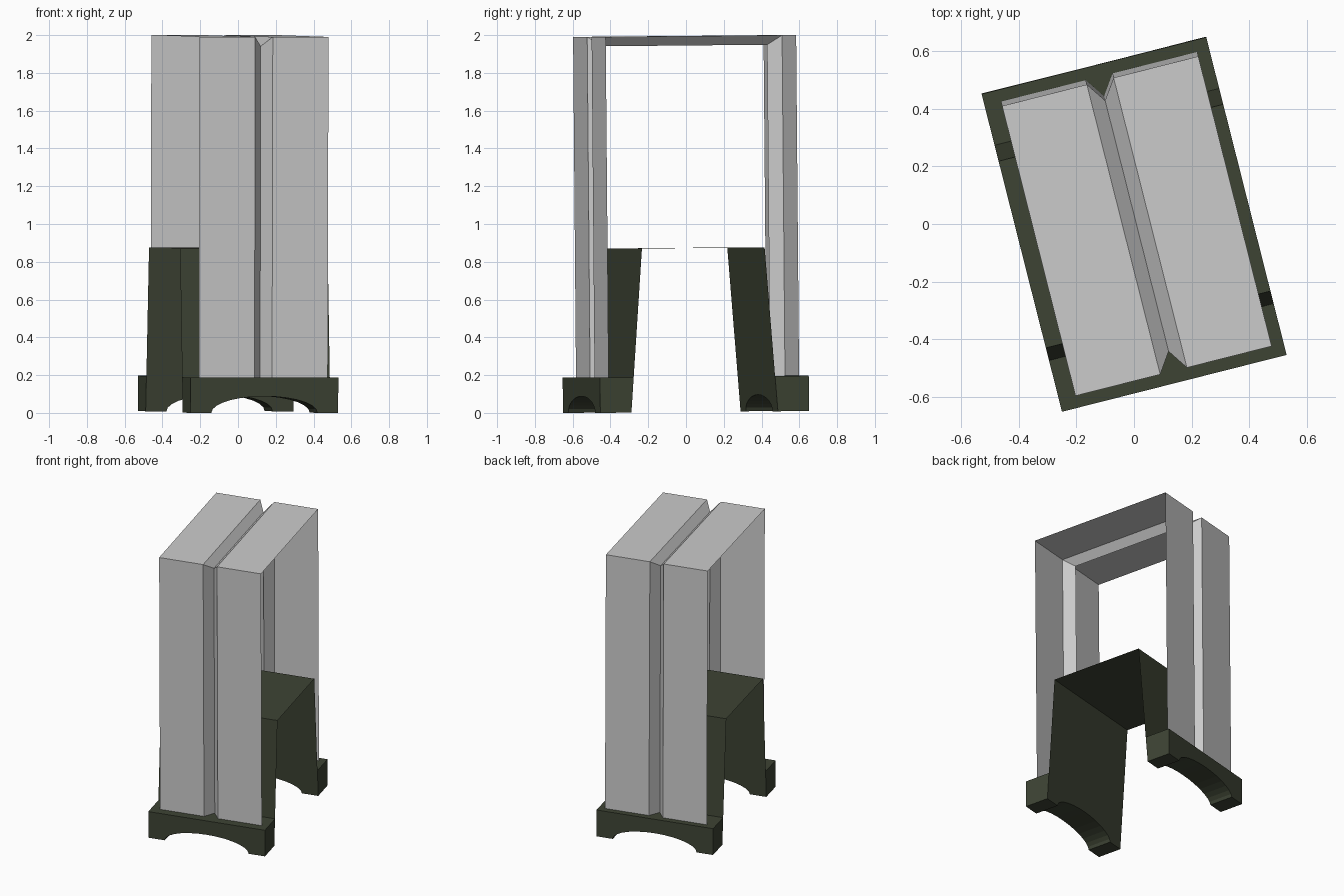
import bpy
from math import cos, sin, pi, radians
from mathutils import Matrix

if "Cube" in bpy.data.objects:
    bpy.data.objects.remove(bpy.data.objects["Cube"])

# whole model is turned about z and tips very slightly backwards
PLACE = (Matrix.Translation((0, 0.0, 0.005)) @ Matrix.Rotation(radians(14.2), 4, 'Z')
         @ Matrix.Rotation(0.0088, 4, 'X'))

dark = bpy.data.materials.new("dark_green")
dark.diffuse_color = (0.047, 0.057, 0.034, 1)
dark.use_nodes = True
dark.node_tree.nodes["Principled BSDF"].inputs["Base Color"].default_value = dark.diffuse_color


def make(name, verts, faces, mat=None):
    me = bpy.data.meshes.new(name)
    me.from_pydata(verts, [], faces)
    me.transform(PLACE)
    me.update()
    ob = bpy.data.objects.new(name, me)
    bpy.context.collection.objects.link(ob)
    if mat:
        me.materials.append(mat)
    return ob


def sheet(name, rows, mat=None):
    """Skin a grid of equally long rows of points."""
    n = len(rows[0])
    faces = [(i * n + j, (i + 1) * n + j, (i + 1) * n + j + 1, i * n + j + 1)
             for i in range(len(rows) - 1) for j in range(n - 1)]
    return make(name, [p for r in rows for p in r], faces, mat)


def arch_path(x, foot, shoulder, base, top, dy=0.0):
    """Upside-down U in the y-z plane at a given x."""
    return [(x, -foot + dy, base), (x, -shoulder + dy, top),
            (x, shoulder + dy, top), (x, foot + dy, base)]


# grey outer arch: folded sheet with a V groove along the middle
C = 0.008
outer = (0.52, 0.52, 0.185, 1.99)
groove = (0.45, 0.45, 0.185, 1.94)
sheet("outer_arch", [arch_path(C + x, *p, dy=0.008) for x, p in
                     [(-0.352, outer), (-0.048, outer), (0, groove),
                      (0.048, outer), (0.352, outer)]])

# dark inner arch: tapering thin walls with a flat top
W, H = 0.403, 0.868


def wall_y(z):
    return 0.40 - 0.065 * z / H


sheet("inner_arch", [arch_path(x, wall_y(0.185), wall_y(H), 0.185, H)
                     for x in (-W, W)], dark)

# feet: blocks with an arched cut-out underneath
N = 14
profile = [(-W, 0), (-W, 0.187), (W, 0.187), (W, 0)]
profile += [(0.29 * cos(pi * i / N), 0.088 * sin(pi * i / N)) for i in range(N + 1)]
for name, s in (("front_foot", -1), ("back_foot", 1)):
    n = len(profile)
    verts = [(x, s * 0.57, z) for x, z in profile]
    verts += [(x, s * wall_y(z), z) for x, z in profile]
    faces = [tuple(range(n)), tuple(range(2 * n - 1, n - 1, -1))]
    faces += [(i, i + n, (i + 1) % n + n, (i + 1) % n) for i in range(n)]
    if s < 0:
        faces = [f[::-1] for f in faces]
    make(name, verts, faces, dark)
